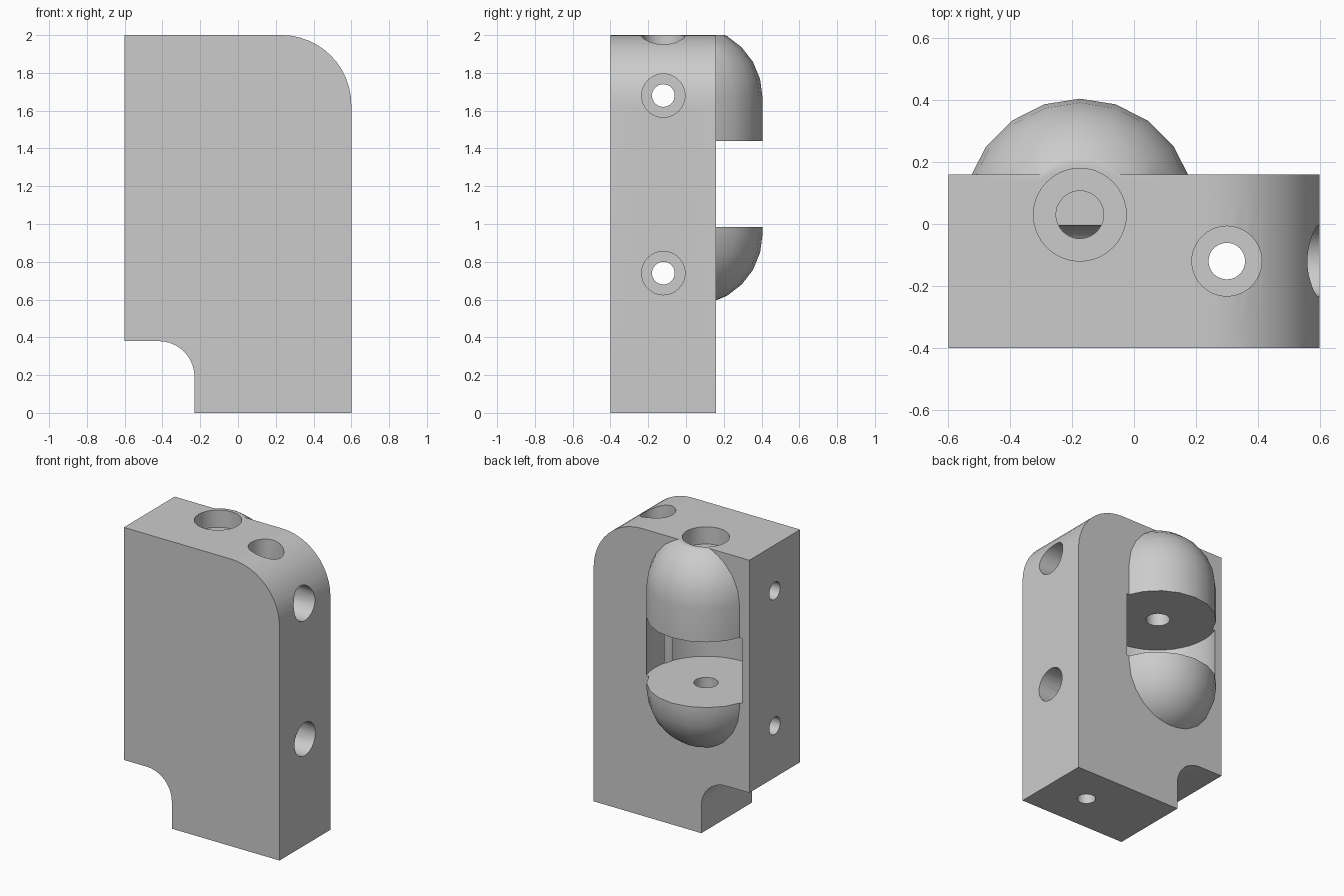
import bpy, bmesh
from math import sin, cos, radians, pi
from mathutils import Matrix, Vector

cube = bpy.data.objects.get("Cube")
if cube:
    bpy.data.objects.remove(cube, do_unlink=True)

grey = bpy.data.materials.new("plain_grey")
grey.use_nodes = True
grey.diffuse_color = (0.6, 0.6, 0.6, 1)
grey.node_tree.nodes["Principled BSDF"].inputs["Base Color"].default_value = (0.6, 0.6, 0.6, 1)

BACK, FRONT, HEIGHT = 0.16, -0.40, 2.0
PIVOT_X, PIVOT_Y = -0.175, 0.03
KNUCKLE_R = 0.375
BOLT_Y = -0.12


def make_object(name, bm):
    bmesh.ops.recalc_face_normals(bm, faces=bm.faces)
    mesh = bpy.data.meshes.new(name)
    bm.to_mesh(mesh)
    bm.free()
    mesh.materials.append(grey)
    obj = bpy.data.objects.new(name, mesh)
    bpy.context.collection.objects.link(obj)
    return obj


def arc(cx, cz, r, start, end, steps):
    angles = [radians(start + (end - start) * i / steps) for i in range(steps + 1)]
    return [(cx + r * cos(a), cz + r * sin(a)) for a in angles]


def cylinder(name, r, start, end, segments=40):
    """Cylinder running from one point to another."""
    start, end = Vector(start), Vector(end)
    axis = end - start
    bm = bmesh.new()
    bmesh.ops.create_cone(bm, cap_ends=True, segments=segments, radius1=r, radius2=r,
                          depth=axis.length,
                          matrix=Matrix.Translation((start + end) / 2)
                          @ axis.to_track_quat("Z", "Y").to_matrix().to_4x4())
    return make_object(name, bm)


def combine(target, other, operation):
    mod = target.modifiers.new(other.name, "BOOLEAN")
    mod.object, mod.operation, mod.solver = other, operation, "EXACT"
    bpy.context.view_layer.objects.active = target
    bpy.ops.object.modifier_apply(modifier=mod.name)
    bpy.data.objects.remove(other, do_unlink=True)


# Block: side outline with rounded shoulder and concave foot notch
outline = [(-0.6, HEIGHT)] + arc(-0.42, 0.19, 0.19, 90, 0, 10)
outline.insert(1, (-0.6, 0.38))
outline += [(-0.23, 0), (0.6, 0)] + arc(0.23, 1.63, 0.37, 0, 90, 12)
bm = bmesh.new()
face = bm.faces.new([bm.verts.new((x, FRONT, z)) for x, z in outline])
new = bmesh.ops.extrude_face_region(bm, geom=[face])["geom"]
bmesh.ops.translate(bm, vec=(0, BACK - FRONT, 0),
                    verts=[v for v in new if isinstance(v, bmesh.types.BMVert)])
block = make_object("hinge_block", bm)

# Knuckle: lathed capsule, its upper dome cut flat with the top of the block
profile = [(0, 0.945 - KNUCKLE_R)] + arc(0, 0.945, KNUCKLE_R, -90, 0, 6)[1:]
profile += arc(0, 1.67, KNUCKLE_R, 0, 60, 4) + [(0.175, HEIGHT), (0, HEIGHT)]
bm = bmesh.new()
verts = [bm.verts.new((r, 0, z)) for r, z in profile]
edges = [bm.edges.new(pair) for pair in zip(verts, verts[1:])]
bmesh.ops.spin(bm, geom=verts + edges, cent=(0, 0, 0), axis=(0, 0, 1),
               angle=2 * pi, steps=20)
bmesh.ops.remove_doubles(bm, verts=bm.verts, dist=0.0005)
bmesh.ops.translate(bm, verts=bm.verts, vec=(PIVOT_X, PIVOT_Y, 0))
combine(block, make_object("knuckle", bm), "UNION")

# Slot between the two knuckle halves
combine(block, cylinder("slot", 0.392, (PIVOT_X, PIVOT_Y, 0.985),
                        (PIVOT_X, PIVOT_Y, 1.44)), "DIFFERENCE")

# Pivot bore with a shallow seat at the top
for r, low in ((0.15, 1.88), (0.077, 0.745)):
    combine(block, cylinder("pivot_bore", r, (PIVOT_X, PIVOT_Y, low),
                            (PIVOT_X, PIVOT_Y, 2.2)), "DIFFERENCE")

# Sideways bolt holes: wide from the left side, narrow through to the right
for z in (0.74, 1.68):
    for r, end in ((0.115, -0.3), (0.06, -0.8)):
        combine(block, cylinder("side_bolt_hole", r, (0.8, BOLT_Y, z),
                                (end, BOLT_Y, z), 32), "DIFFERENCE")

# Upright bolt hole: wide from the shoulder, narrow through the base
for r, end in ((0.113, 0.3), (0.059, -0.2)):
    combine(block, cylinder("upright_bolt_hole", r, (0.3, BOLT_Y, 2.2),
                            (0.3, BOLT_Y, end)), "DIFFERENCE")

bpy.ops.object.select_all(action="DESELECT")
block.select_set(True)
bpy.context.view_layer.objects.active = block
bpy.ops.object.shade_smooth_by_angle(angle=radians(30))
